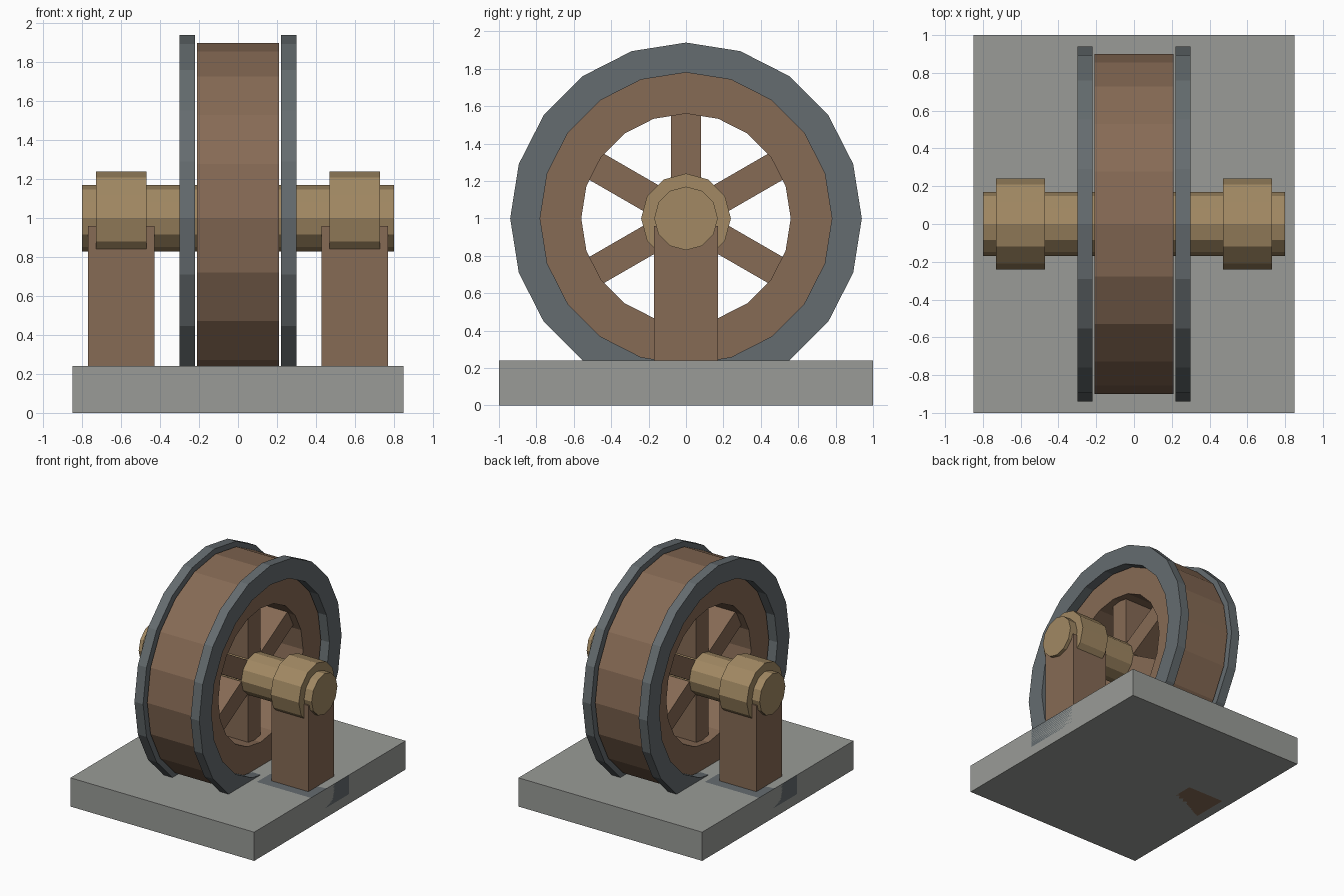
import bpy, bmesh
from math import sin, cos, tau
from mathutils import Matrix

if "Cube" in bpy.data.objects:
    bpy.data.objects.remove(bpy.data.objects["Cube"])

AXIS_Z = 1.0


def material(name, r, g, b):
    m = bpy.data.materials.new(name)
    m.diffuse_color = (r, g, b, 1)
    m.use_nodes = True
    m.node_tree.nodes["Principled BSDF"].inputs["Base Color"].default_value = m.diffuse_color
    return m


wood = material("wood", 0.24, 0.145, 0.09)
iron = material("iron", 0.13, 0.15, 0.16)
brass = material("brass", 0.36, 0.25, 0.125)
stone = material("stone", 0.32, 0.33, 0.31)


def finish(name, bm, mat):
    bmesh.ops.recalc_face_normals(bm, faces=bm.faces)
    me = bpy.data.meshes.new(name)
    bm.to_mesh(me)
    bm.free()
    me.materials.append(mat)
    ob = bpy.data.objects.new(name, me)
    bpy.context.collection.objects.link(ob)
    return ob


def box(name, x, y, z, mat):
    """Box from (min, max) ranges."""
    bm = bmesh.new()
    size = [b - a for a, b in (x, y, z)]
    mid = [(a + b) / 2 for a, b in (x, y, z)]
    bmesh.ops.create_cube(bm, size=1, matrix=Matrix.Translation(mid) @ Matrix.Diagonal((*size, 1)))
    return finish(name, bm, mat)


def circle(bm, x, r, n):
    return [bm.verts.new((x, r * sin(tau * i / n), AXIS_Z + r * cos(tau * i / n))) for i in range(n)]


def rod(name, x0, x1, r, n, mat):
    """Solid cylinder along x on the wheel axis."""
    bm = bmesh.new()
    a, b = circle(bm, x0, r, n), circle(bm, x1, r, n)
    for i in range(n):
        j = (i + 1) % n
        bm.faces.new((a[i], a[j], b[j], b[i]))
    bm.faces.new(a)
    bm.faces.new(b)
    return finish(name, bm, mat)


def ring(name, x0, x1, r_in, r_out, n, mat):
    """Rectangular-section ring around the wheel axis."""
    bm = bmesh.new()
    loops = [circle(bm, x, r, n) for x, r in ((x0, r_in), (x0, r_out), (x1, r_out), (x1, r_in))]
    for k in range(4):
        a, b = loops[k], loops[(k + 1) % 4]
        for i in range(n):
            j = (i + 1) % n
            bm.faces.new((a[i], a[j], b[j], b[i]))
    return finish(name, bm, mat)


# Base slab
box("base_slab", (-0.85, 0.85), (-1, 1), (0, 0.24), stone)

# Wheel rim and spokes
ring("wheel_rim", -0.21, 0.21, 0.56, 0.90, 20, wood)
pivot = Matrix.Translation((0, 0, AXIS_Z))
for i in range(6):
    spoke = box(f"spoke_{i + 1}", (-0.15, 0.15), (-0.08, 0.08), (AXIS_Z + 0.05, AXIS_Z + 0.60), wood)
    spoke.data.transform(pivot @ Matrix.Rotation(tau * i / 6, 4, 'X') @ pivot.inverted())

# Axle
rod("axle", -0.80, 0.80, 0.17, 12, brass)

# Flanges, bearings, posts and foot plates on both sides
for side, s in (("left", -1), ("right", 1)):
    def span(a, b):
        return sorted((s * a, s * b))
    ring(f"{side}_flange", *span(0.22, 0.30), 0.78, 0.94, 20, iron)
    rod(f"{side}_bearing", *span(0.47, 0.73), 0.24, 12, brass)
    box(f"{side}_post", span(0.43, 0.77), (-0.17, 0.17), (0, 0.96), wood)
    box(f"{side}_foot_plate", span(0.35, 0.85), (-0.25, 0.25), (0.08, 0.24), iron)
